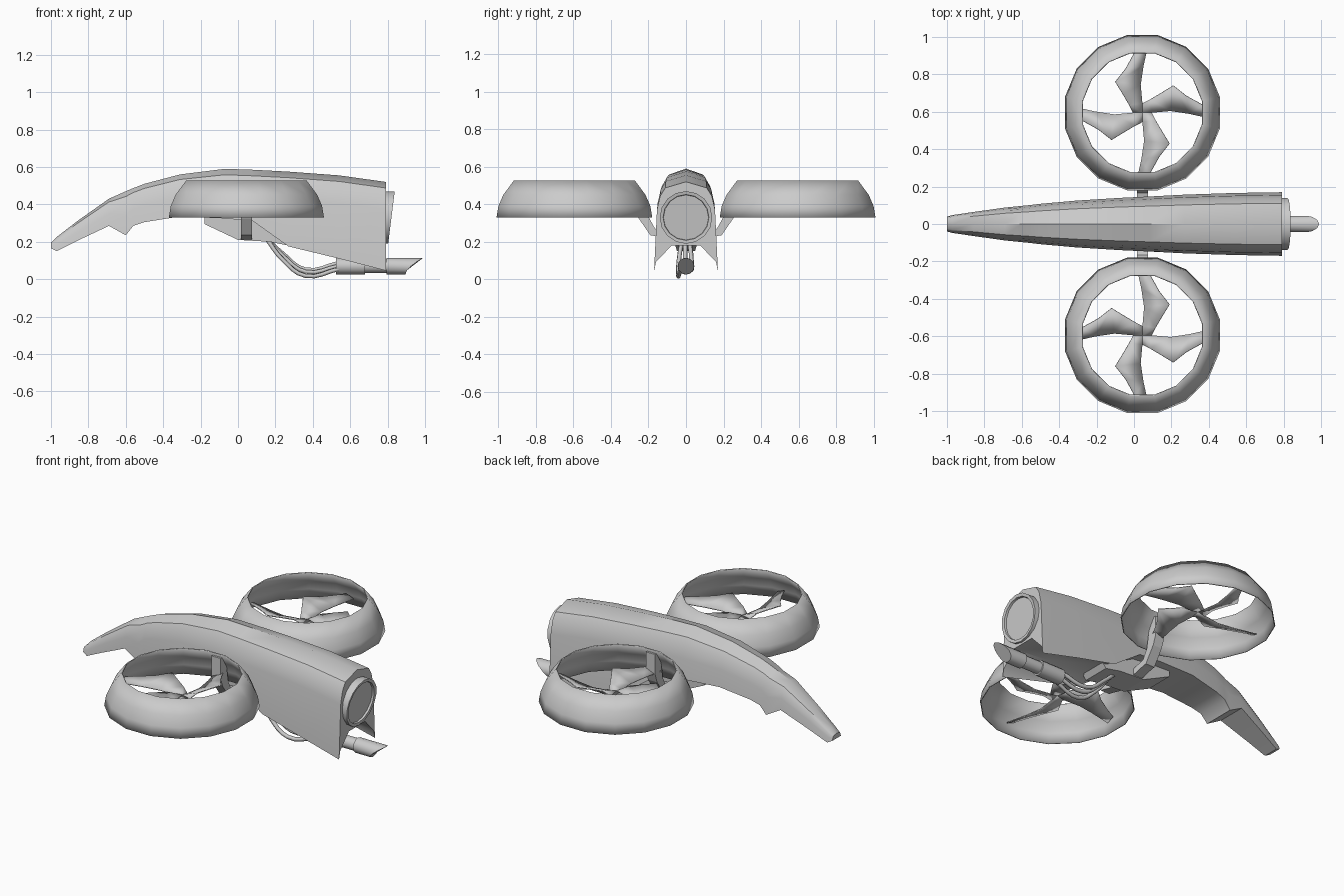
import bpy, bmesh, math

if "Cube" in bpy.data.objects:
    bpy.data.objects.remove(bpy.data.objects["Cube"])


def make(name, verts, faces, smooth=None):
    me = bpy.data.meshes.new(name)
    me.from_pydata(verts, [], faces)
    bm = bmesh.new()
    bm.from_mesh(me)
    bmesh.ops.recalc_face_normals(bm, faces=bm.faces)
    bm.to_mesh(me)
    bm.free()
    ob = bpy.data.objects.new(name, me)
    bpy.context.collection.objects.link(ob)
    if smooth:
        bpy.ops.object.select_all(action='DESELECT')
        bpy.context.view_layer.objects.active = ob
        ob.select_set(True)
        bpy.ops.object.shade_smooth_by_angle(angle=math.radians(smooth))
    return ob


def loft(name, rings, smooth=None, cap=True):
    n = len(rings[0])
    verts = [p for r in rings for p in r]
    faces = [(i * n + j, i * n + (j + 1) % n, (i + 1) * n + (j + 1) % n, (i + 1) * n + j)
             for i in range(len(rings) - 1) for j in range(n)]
    if cap:
        faces += [tuple(range(n)), tuple(range((len(rings) - 1) * n, len(rings) * n))]
    return make(name, verts, faces, smooth)


def x_ring(x, r, z, n=12, slope=0.0, power=1.0):
    # circle facing x; the end can slope with height
    out = []
    for k in range(n):
        a = 2 * math.pi * k / n
        t = (math.sin(a) + 1) / 2
        out.append((x + slope * t ** power, r * math.cos(a), z + r * math.sin(a)))
    return out


def solidify(ob, t):
    m = ob.modifiers.new("thickness", 'SOLIDIFY')
    m.thickness = t
    m.offset = 0


# Body shell: x, top z, half width, lower edge z, belly z
stations = [
    (-1.0, .195, .040, .165, .165), (-.97, .225, .048, .150, .150),
    (-.86, .310, .064, .205, .205), (-.69, .430, .088, .285, .285),
    (-.60, .470, .097, .235, .235), (-.56, .487, .101, .285, .285),
    (-.50, .510, .108, .305, .305), (-.31, .560, .125, .335, .335),
    (-.07, .590, .140, .325, .325), (.08, .585, .147, .310, .310),
    (.27, .575, .157, .175, .210), (.54, .555, .166, .110, .200),
    (.79, .520, .170, .046, .180)]
rings = []
for x, top, w, edge, belly in stations:
    h = min(top - edge, .27)
    half = [(.65 * w, top - .12 * h), (.81 * w, top - .28 * h), (.91 * w, top - .55 * h),
            (w, edge), (.94 * w, edge + (belly - edge) * .35), (.45 * w, belly)]
    rings.append([(x, 0, top)] + [(x, y, z) for y, z in half]
                 + [(x, -y, z) for y, z in reversed(half)])
loft("body_shell", rings, 35)

# Belly keel block
keel = [(-.18, .34), (-.18, .295), (0, .21), (.17, .2), (.27, .18), (.32, .24), (.08, .34)]
loft("belly_keel", [[(x, y, z) for x, z in keel] for y in (-.085, .085)])

# Rear engine with a tilted, recessed face
engine = [(.74, .14), (.815, .14), (.815, .122), (.803, .12)]
loft("rear_engine", [x_ring(x - .012, r, .33, 16, .035 * r / .14) for x, r in engine], 35)

# Gun under the tail
gun = [(.525, .045), (.68, .045), (.68, .036), (.795, .036), (.795, .044)]
loft("gun_barrel", [x_ring(x, r, .07) for x, r in gun]
     + [x_ring(.895, .044, .07, 12, .095, 1.7)], 35)

# Cables from the keel to the gun
for i, (y, low) in enumerate([(-.042, .018), (-.005, .04), (.03, .052)]):
    cu = bpy.data.curves.new("gun_cable", 'CURVE')
    cu.dimensions = '3D'
    cu.bevel_depth = .012
    cu.bevel_resolution = 1
    cu.resolution_u = 4
    cu.use_fill_caps = True
    path = [(.15, y * .5, .22), (.24, y * .9, low + .085), (.36, y, low), (.54, y * .7, .055 + .016 * i)]
    sp = cu.splines.new('BEZIER')
    sp.bezier_points.add(len(path) - 1)
    for bp, p in zip(sp.bezier_points, path):
        bp.co = p
        bp.handle_left_type = bp.handle_right_type = 'AUTO'
    bpy.context.collection.objects.link(bpy.data.objects.new(f"gun_cable_{i + 1}", cu))

# Lift fans on both sides
CX, CY = .045, .595
duct = [(.33, .412), (.39, .402), (.45, .376), (.525, .32)]
# blade outline: radial, sideways, height
blade = [(0, 0, 0), (.04, .07, .015), (.10, .105, .025), (.165, .145, .035), (.235, .09, .02),
         (.325, .04, .01), (.385, .012, .005), (.385, -.035, -.015), (.25, -.005, -.015), (.15, .01, -.015),
         (.05, .0, -.01)]
arm = [(.08, .21), (.17, .232), (.19, .235), (.252, .325), (.272, .38), (.272, .50),
       (.258, .50), (.215, .43), (.198, .33), (.165, .27), (.08, .25)]
for side, s in (("left", 1), ("right", -1)):
    ring = []
    for z, r in duct:
        R = r / math.cos(math.pi / 16)
        ring.append([(CX + R * math.cos((k + .5) * math.pi / 8),
                      s * (CY + R * math.sin((k + .5) * math.pi / 8)), z) for k in range(16)])
    solidify(loft(f"{side}_fan_duct", ring, 35, cap=False), .006)

    verts, faces = [], []
    for q in range(4):
        c, d = round(math.cos(q * math.pi / 2)), round(math.sin(q * math.pi / 2))
        b = len(verts)
        verts += [(CX + u * c - v * d, s * (CY + u * d + v * c), .395 + h) for u, v, h in blade]
        # strips between the leading and trailing edges
        faces += [tuple(b + i for i in f) for f in
                  ((0, 10, 1), (1, 10, 9, 2), (2, 9, 3), (3, 9, 8, 4), (4, 8, 5), (5, 8, 7, 6))]
        nb = b + 11 if q < 3 else 0
        faces.append((b, b + 1, nb + 10))
    solidify(make(f"{side}_fan_blades", verts, faces, 35), .006)

    # bent support arm reaching into the duct
    loft(f"{side}_fan_arm", [[(x, s * y, z) for y, z in arm] for x in (.015, .075)])
